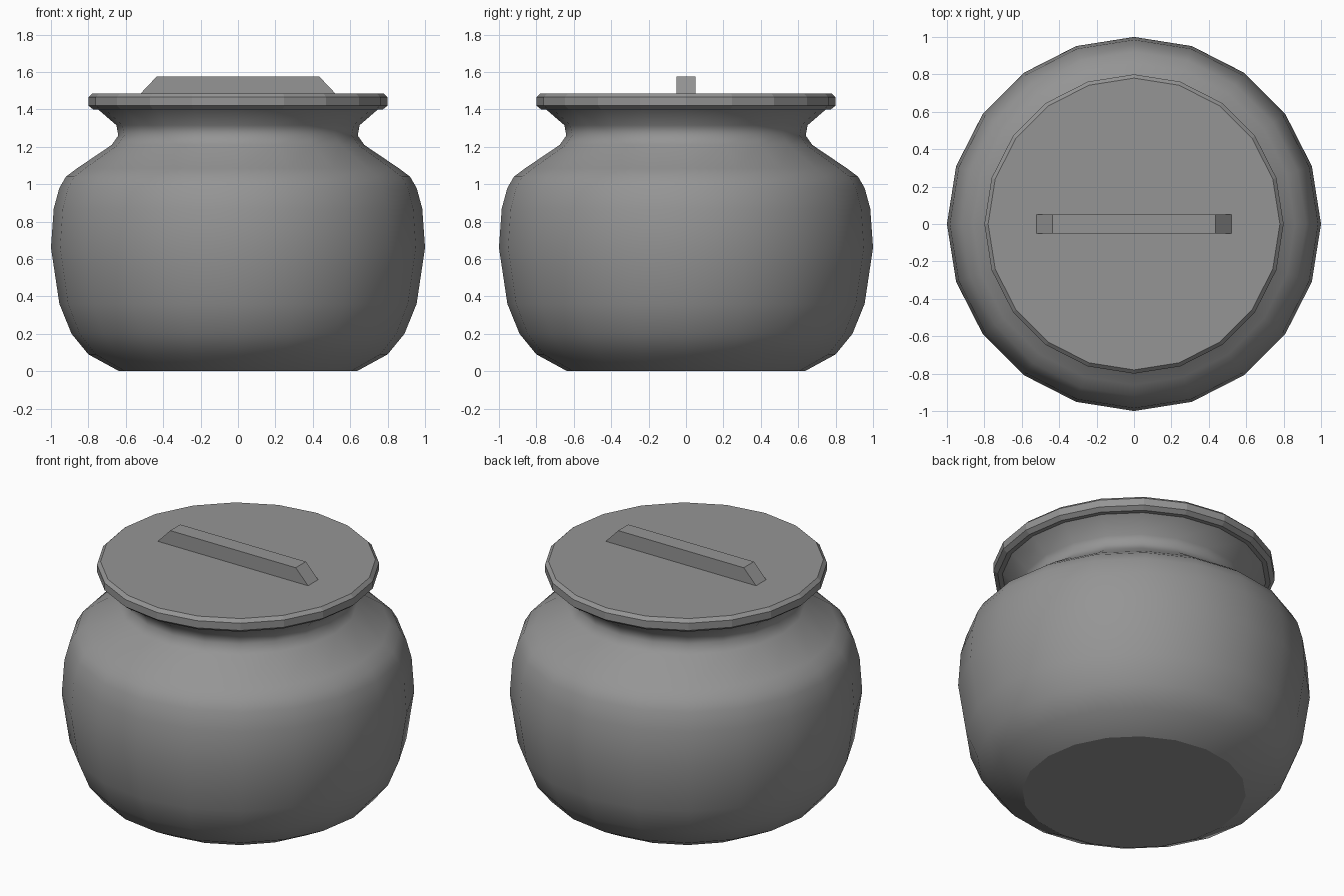
import bpy
import bmesh
import math

cube = bpy.data.objects.get("Cube")
if cube:
    bpy.data.objects.remove(cube, do_unlink=True)

SIDES = 20

grey = bpy.data.materials.new("stone grey")
grey.use_nodes = True
colour = (0.3, 0.3, 0.3, 1)
grey.diffuse_color = colour
grey.node_tree.nodes["Principled BSDF"].inputs["Base Color"].default_value = colour


def finish(name, bm):
    bmesh.ops.recalc_face_normals(bm, faces=bm.faces)
    mesh = bpy.data.meshes.new(name)
    bm.to_mesh(mesh)
    bm.free()
    mesh.materials.append(grey)
    obj = bpy.data.objects.new(name, mesh)
    bpy.context.collection.objects.link(obj)
    return obj


def lathe(name, profile, cap_top, smooth):
    """Turn a (radius, height) profile around z, capping the bottom and optionally the top."""
    bm = bmesh.new()
    rings = []
    for r, z in profile:
        angles = [2 * math.pi * i / SIDES for i in range(SIDES)]
        rings.append([bm.verts.new((r * math.cos(a), r * math.sin(a), z)) for a in angles])
    for low, high in zip(rings, rings[1:]):
        for i in range(SIDES):
            j = (i + 1) % SIDES
            bm.faces.new((low[i], low[j], high[j], high[i])).smooth = smooth
    base = bm.faces.new(rings[0][::-1])
    for edge in base.edges:
        edge.smooth = False
    if cap_top:
        bm.faces.new(rings[-1])
    return finish(name, bm)


# Round pot with a pinched neck and flared rim
lathe("pot_body", [(0.635, 0), (0.80, 0.09), (0.89, 0.2), (0.955, 0.36), (1.0, 0.66),
                   (0.985, 0.87), (0.955, 0.98), (0.92, 1.04), (0.86, 1.085), (0.675, 1.21),
                   (0.64, 1.26), (0.65, 1.315), (0.76, 1.41)], False, True)

# Flat lid with bevelled edges
lathe("lid", [(0.775, 1.4), (0.80, 1.42), (0.80, 1.465), (0.78, 1.485)], True, False)

# Bar handle with sloping ends
bm = bmesh.new()
outline = [(-0.525, 1.48), (0.525, 1.48), (0.435, 1.575), (-0.435, 1.575)]
face = bm.faces.new([bm.verts.new((x, -0.05, z)) for x, z in outline])
extruded = bmesh.ops.extrude_face_region(bm, geom=[face])["geom"]
bmesh.ops.translate(bm, vec=(0, 0.1, 0), verts=[v for v in extruded if isinstance(v, bmesh.types.BMVert)])
finish("lid_handle", bm)
